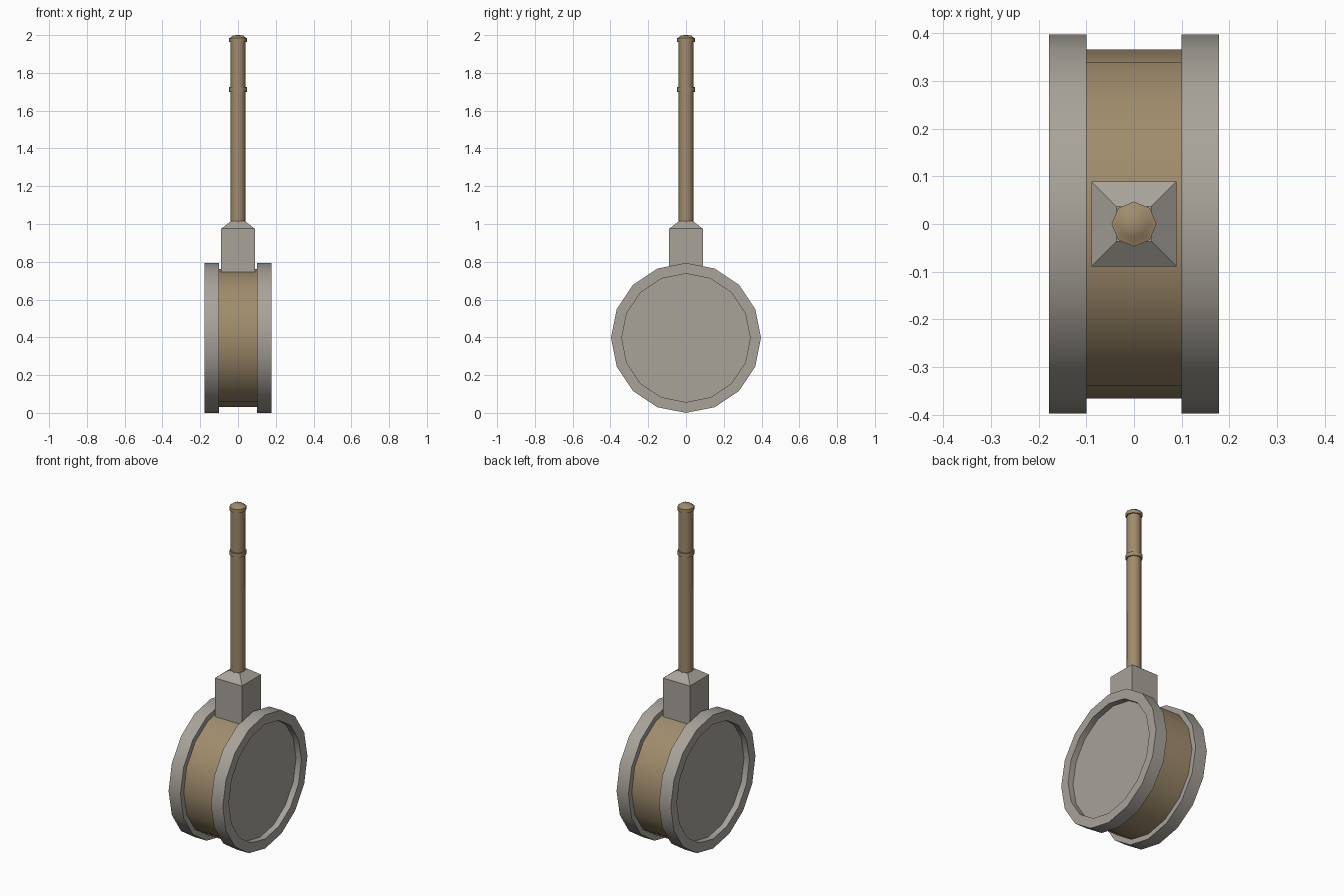
import bpy, bmesh, math
from mathutils import Vector

if "Cube" in bpy.data.objects:
    bpy.data.objects.remove(bpy.data.objects["Cube"])


def material(name, rgb):
    m = bpy.data.materials.new(name)
    m.diffuse_color = (*rgb, 1.0)
    m.use_nodes = True
    m.node_tree.nodes["Principled BSDF"].inputs["Base Color"].default_value = m.diffuse_color
    return m


wood = material("tan_wood", (0.352, 0.262, 0.150))
stone = material("warm_grey", (0.392, 0.366, 0.323))


def finish(name, bm, mat, angle=None):
    bmesh.ops.recalc_face_normals(bm, faces=bm.faces[:])
    me = bpy.data.meshes.new(name)
    bm.to_mesh(me)
    bm.free()
    ob = bpy.data.objects.new(name, me)
    bpy.context.collection.objects.link(ob)
    me.materials.append(mat)
    if angle:
        bpy.ops.object.select_all(action='DESELECT')
        ob.select_set(True)
        bpy.context.view_layer.objects.active = ob
        bpy.ops.object.shade_smooth_by_angle(angle=math.radians(angle))
    return ob


def revolve(name, profile, sides, mat, axis, origin=(0, 0, 0), angle=50):
    """Sweep (radius, position) points around the x or z axis and cap the ends."""
    bm = bmesh.new()
    rings = []
    for r, h in profile:
        ring = []
        for i in range(sides):
            a = 2 * math.pi * i / sides
            c, s = r * math.cos(a), r * math.sin(a)
            p = (h, c, s) if axis == 'x' else (c, s, h)
            ring.append(bm.verts.new(Vector(p) + Vector(origin)))
        rings.append(ring)
    for a, b in zip(rings, rings[1:]):
        for i in range(sides):
            j = (i + 1) % sides
            bm.faces.new((a[i], a[j], b[j], b[i]))
    bm.faces.new(rings[0])
    bm.faces.new(rings[-1])
    return finish(name, bm, mat, angle)


R = 0.397
centre = (0, 0, R)

# Wooden drum of the hammer head
revolve("head_barrel", [(0.366, -0.105), (0.366, 0.105)], 16, wood, 'x', centre)

# Grey end bands, each with a recessed striking face
for side, label in ((-1, "left"), (1, "right")):
    prof = [(0.34, 0.10), (R, 0.10), (R, 0.178), (0.34, 0.178), (0.34, 0.143)]
    revolve(label + "_end_band", [(r, side * x) for r, x in prof],
            16, stone, 'x', centre)

# Square socket with a tapered top
bm = bmesh.new()
levels = []
for h, z in ((0.089, 0.72), (0.089, 0.975), (0.037, 1.015)):
    levels.append([bm.verts.new((x * h, y * h, z))
                   for x, y in ((-1, -1), (1, -1), (1, 1), (-1, 1))])
for a, b in zip(levels, levels[1:]):
    for i in range(4):
        j = (i + 1) % 4
        bm.faces.new((a[i], a[j], b[j], b[i]))
bm.faces.new(levels[0])
bm.faces.new(levels[-1])
finish("socket", bm, stone)

# Handle shaft, grip ring and rounded pommel
revolve("handle_shaft", [(0.04, 0.99), (0.04, 1.97)], 8, wood, 'z')
revolve("grip_ring", [(0.04, 1.70), (0.047, 1.70), (0.047, 1.724), (0.04, 1.724)],
        8, wood, 'z')
revolve("pommel", [(0.04, 1.964), (0.047, 1.964), (0.047, 1.985), (0.04, 1.987),
                   (0.028, 1.998), (0.004, 2.0)], 8, wood, 'z')
